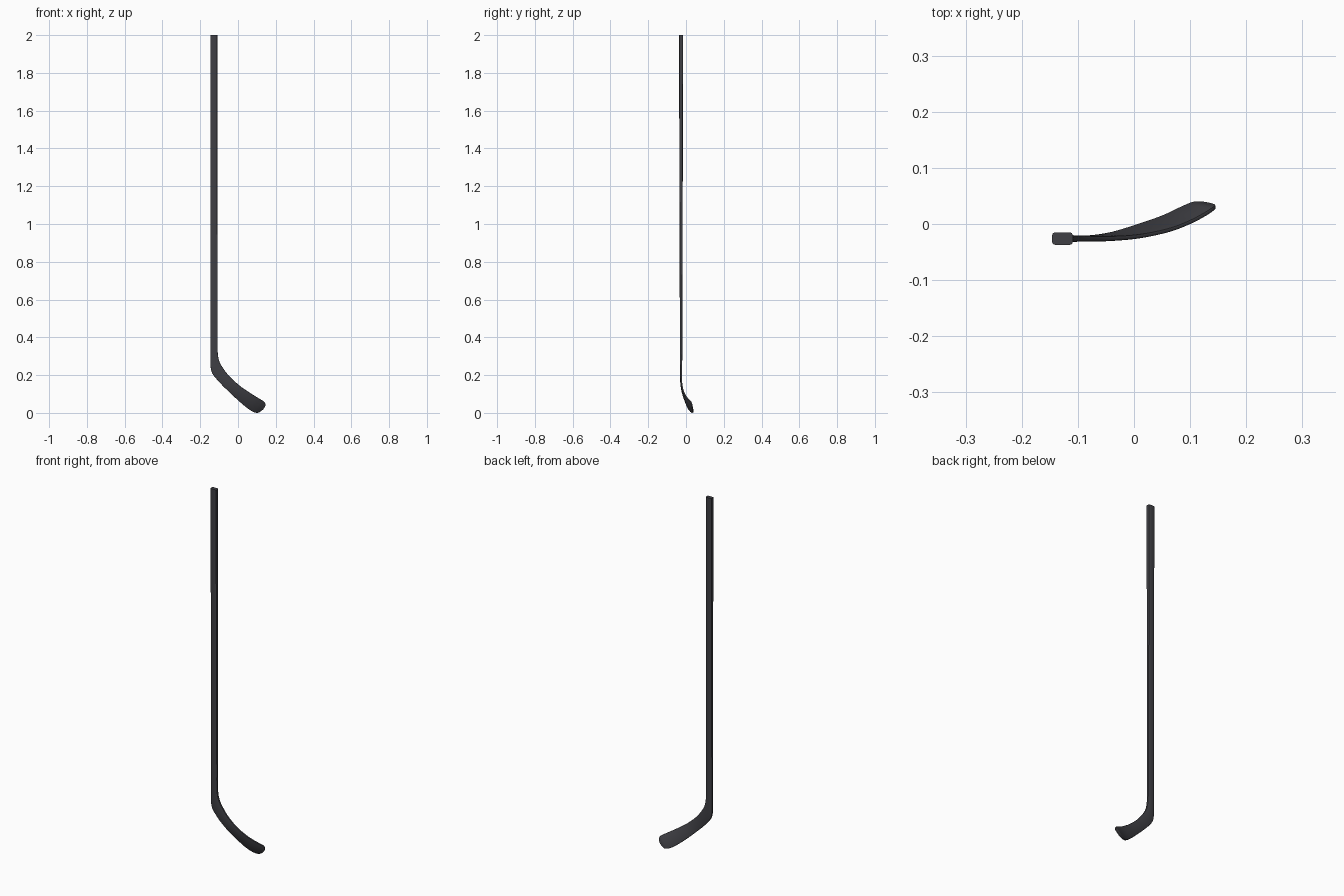
import bpy, bmesh, math
from mathutils import Vector

if "Cube" in bpy.data.objects:
    bpy.data.objects.remove(bpy.data.objects["Cube"])

# Sections: inner/top edge (x, y, z), outer/bottom edge (x, y, z), thickness
SHAFT = [
    ((-.109, -.026, 2.0), (-.146, -.026, 2.0), .022),
    ((-.109, -.026, 1.3), (-.146, -.026, 1.3), .018),
    ((-.108, -.026, .58), (-.146, -.026, .58), .014),
]
BLADE = [
    ((-.108, -.026, .42), (-.146, -.026, .42), .013),
    ((-.108, -.026, .355), (-.146, -.026, .335), .013),
    ((-.106, -.026, .305), (-.146, -.026, .255), .012),
    ((-.096, -.026, .266), (-.138, -.026, .213), .011),
    ((-.073, -.026, .228), (-.115, -.026, .181), .010),
    ((-.042, -.026, .190), (-.085, -.025, .148), .009),
    ((.010, -.022, .143), (-.042, -.018, .106), .008),
    ((.063, -.011, .106), (.010, -.002, .058), .008),
    ((.100, .003, .083), (.050, .012, .025), .008),
    ((.125, .016, .068), (.080, .026, .006), .008),
    ((.139, .025, .058), (.104, .036, .001), .008),
    ((.145, .030, .046), (.121, .037, .009), .007),
    ((.144, .033, .035), (.133, .036, .019), .005),
]


def catmull(p0, p1, p2, p3, t):
    return [.5 * (2*b + (c-a)*t + (2*a-5*b+4*c-d)*t*t + (3*b-a-3*c+d)*t**3)
            for a, b, c, d in zip(p0, p1, p2, p3)]


def smooth_path(rows, steps=5):
    flat = [[*a, *b, t] for a, b, t in rows]
    out = []
    for i in range(len(flat) - 1):
        p = [flat[max(0, min(len(flat) - 1, i + k))] for k in (-1, 0, 1, 2)]
        out += [catmull(*p, s / steps) for s in range(steps)]
    return out + [flat[-1]]


sections = [[*a, *b, t] for a, b, t in SHAFT] + smooth_path(BLADE)
mids = [(Vector(s[:3]) + Vector(s[3:6])) / 2 for s in sections]

# Loft rounded rectangular rings from the grip end to the toe
bm = bmesh.new()
rings = []
for i, s in enumerate(sections):
    a, b, h = Vector(s[:3]), Vector(s[3:6]), s[6] / 2
    along = mids[min(i + 1, len(mids) - 1)] - mids[max(i - 1, 0)]
    u = (a - b).normalized()
    n = u.cross(along).normalized()
    half = (a - b).length / 2
    r = min(h * .6, half * .4, .005)
    ring = []
    for su, sn, start in ((1, 1, 0), (-1, 1, 90), (-1, -1, 180), (1, -1, 270)):
        for k in range(3):
            ang = math.radians(start + 45 * k)
            ring.append(bm.verts.new(
                mids[i] + u * (su * (half - r) + r * math.cos(ang))
                + n * (sn * (h - r) + r * math.sin(ang))))
    rings.append(ring)
for lo, hi in zip(rings, rings[1:]):
    for j in range(12):
        k = (j + 1) % 12
        bm.faces.new((lo[j], lo[k], hi[k], hi[j]))
bm.faces.new(rings[0])
bm.faces.new(rings[-1])
bmesh.ops.recalc_face_normals(bm, faces=bm.faces[:])

mesh = bpy.data.meshes.new("hockey_stick")
bm.to_mesh(mesh)
bm.free()
stick = bpy.data.objects.new("hockey_stick", mesh)
bpy.context.collection.objects.link(stick)

# Dark graphite colour
mat = bpy.data.materials.new("graphite")
mat.diffuse_color = (.05, .05, .058, 1)
mat.use_nodes = True
mat.node_tree.nodes["Principled BSDF"].inputs["Base Color"].default_value = mat.diffuse_color
mesh.materials.append(mat)

bpy.context.view_layer.objects.active = stick
stick.select_set(True)
bpy.ops.object.shade_smooth_by_angle(angle=math.radians(40))
